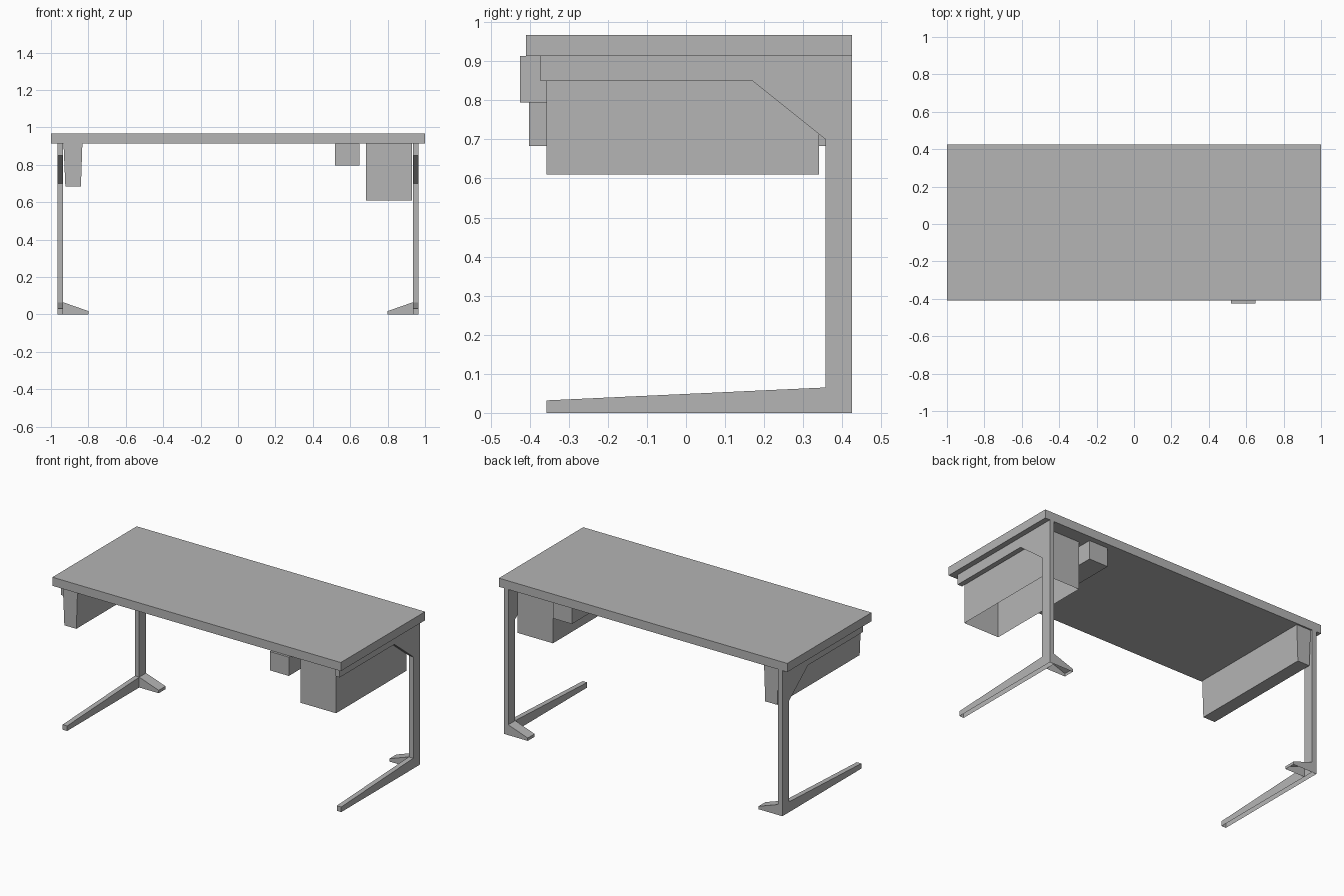
import bpy
import bmesh

cube = bpy.data.objects.get("Cube")
if cube:
    bpy.data.objects.remove(cube, do_unlink=True)

grey = bpy.data.materials.new("plain grey")
grey.use_nodes = True
grey.diffuse_color = (0.46, 0.46, 0.46, 1)
grey.node_tree.nodes["Principled BSDF"].inputs["Base Color"].default_value = grey.diffuse_color


def prism(name, profile, axis, start, end, open_bottom=False):
    """Extrude a profile: axis 'X' takes (y, z) points, axis 'Y' takes (x, z) points."""
    def place(point, depth):
        a, z = point
        return (depth, a, z) if axis == "X" else (a, depth, z)

    bm = bmesh.new()
    near = [bm.verts.new(place(p, start)) for p in profile]
    far = [bm.verts.new(place(p, end)) for p in profile]
    bm.faces.new(near)
    bm.faces.new(far)
    for i in range(len(profile)):
        j = (i + 1) % len(profile)
        bm.faces.new((near[i], near[j], far[j], far[i]))
    bmesh.ops.recalc_face_normals(bm, faces=bm.faces)
    if open_bottom:
        low = min(v.co.z for v in bm.verts)
        under = [f for f in bm.faces if all(v.co.z < low + 0.001 for v in f.verts)]
        bmesh.ops.delete(bm, geom=under, context="FACES")
    mesh = bpy.data.meshes.new(name)
    bm.to_mesh(mesh)
    bm.free()
    mesh.materials.append(grey)
    obj = bpy.data.objects.new(name, mesh)
    bpy.context.collection.objects.link(obj)
    return obj


def box(name, x, y, z, open_bottom=False):
    outline = [(x[0], z[0]), (x[1], z[0]), (x[1], z[1]), (x[0], z[1])]
    return prism(name, outline, "Y", y[0], y[1], open_bottom)


UNDER = 0.913   # underside of the desktop
BACK = 0.425    # rear edge
POST = 0.357    # front of the post

# Desktop
box("desktop", (-1, 1), (-0.41, BACK), (UNDER, 0.967))

# C-shaped legs with a tapered foot and a braced top arm, plus inward stabilisers
leg_outline = [(BACK, 0), (-0.357, 0), (-0.357, 0.032), (POST, 0.065),
               (POST, 0.70), (0.17, 0.85), (-0.372, 0.85), (-0.372, UNDER), (BACK, UNDER)]
for side, s in (("left", 1), ("right", -1)):
    prism(side + "_leg", leg_outline, "X", s * 0.935, s * 0.966, True)
    wedge = [(s * 0.935, 0), (s * 0.80, 0), (s * 0.80, 0.018), (s * 0.935, 0.065)]
    prism(side + "_stabiliser", wedge, "Y", POST, BACK, True)

# Drawer unit, open underneath
box("drawer_unit", (0.685, 0.93), (-0.357, 0.34), (0.61, UNDER), True)

# Narrow box beside the drawer unit
box("slim_box", (0.518, 0.65), (-0.425, 0.39), (0.795, UNDER))

# Tapered cable tray
tray = [(-0.933, UNDER), (-0.923, 0.683), (-0.84, 0.683), (-0.832, UNDER)]
prism("cable_tray", tray, "Y", -0.402, 0.415)
